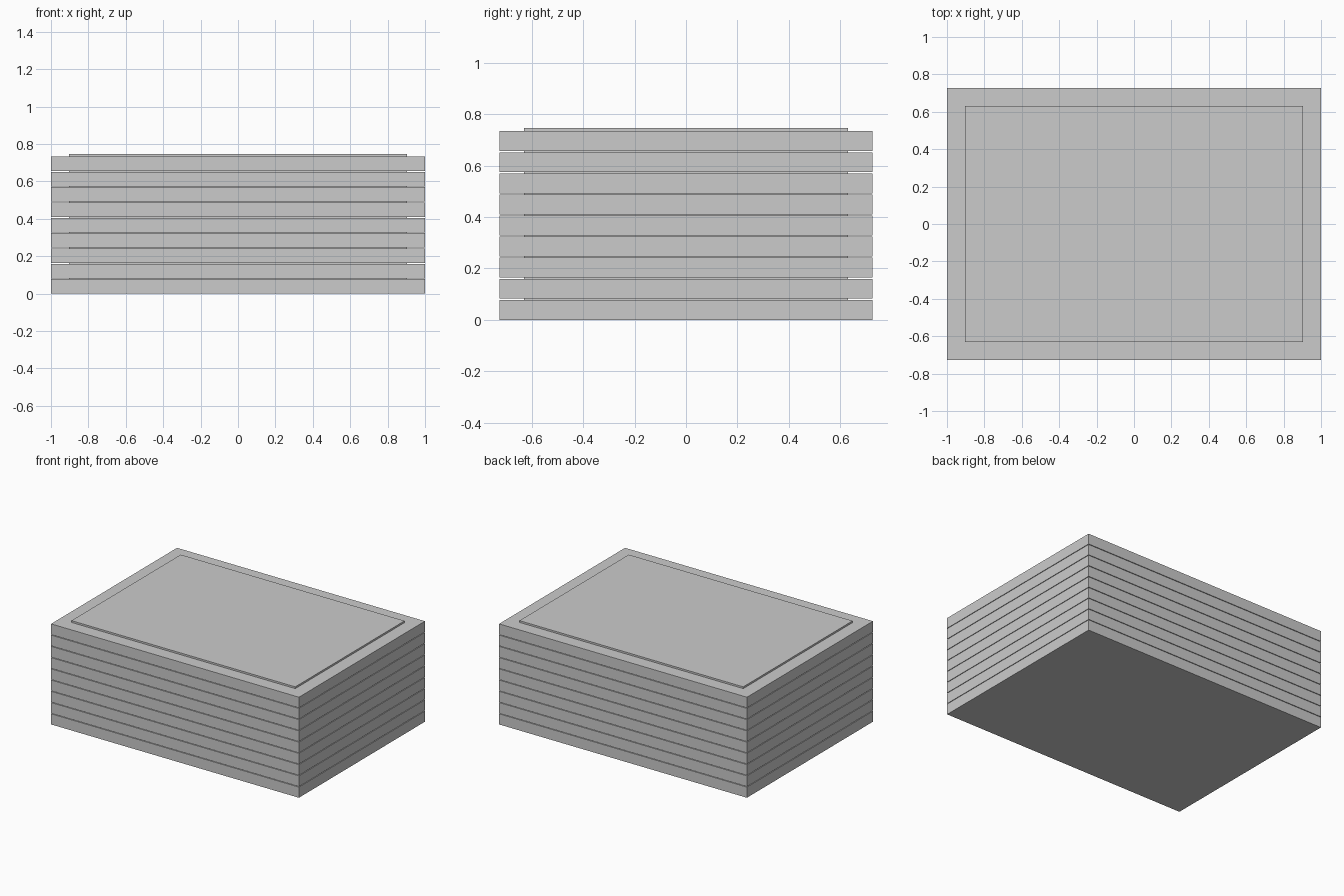
import bpy

if "Cube" in bpy.data.objects:
    bpy.data.objects.remove(bpy.data.objects["Cube"])

COUNT, PITCH = 9, 0.082      # stacked slabs and their spacing
SLAB_H, LIP_TOP = 0.0775, 0.0905


def box(name, sx, sy, z0, z1):
    bpy.ops.mesh.primitive_cube_add(size=1, location=(0, 0, (z0 + z1) / 2))
    ob = bpy.context.object
    ob.name = name
    ob.scale = (sx, sy, z1 - z0)
    bpy.ops.object.transform_apply(location=False, rotation=False, scale=True)
    return ob


for i in range(COUNT):
    z = i * PITCH
    # Wide slab
    box(f"slab_{i + 1}", 2.0, 1.452, z, z + SLAB_H)
    # Thin raised panel; all but the top one nest into the slab above
    box(f"raised_panel_{i + 1}", 1.806, 1.26, z + SLAB_H, z + LIP_TOP)
